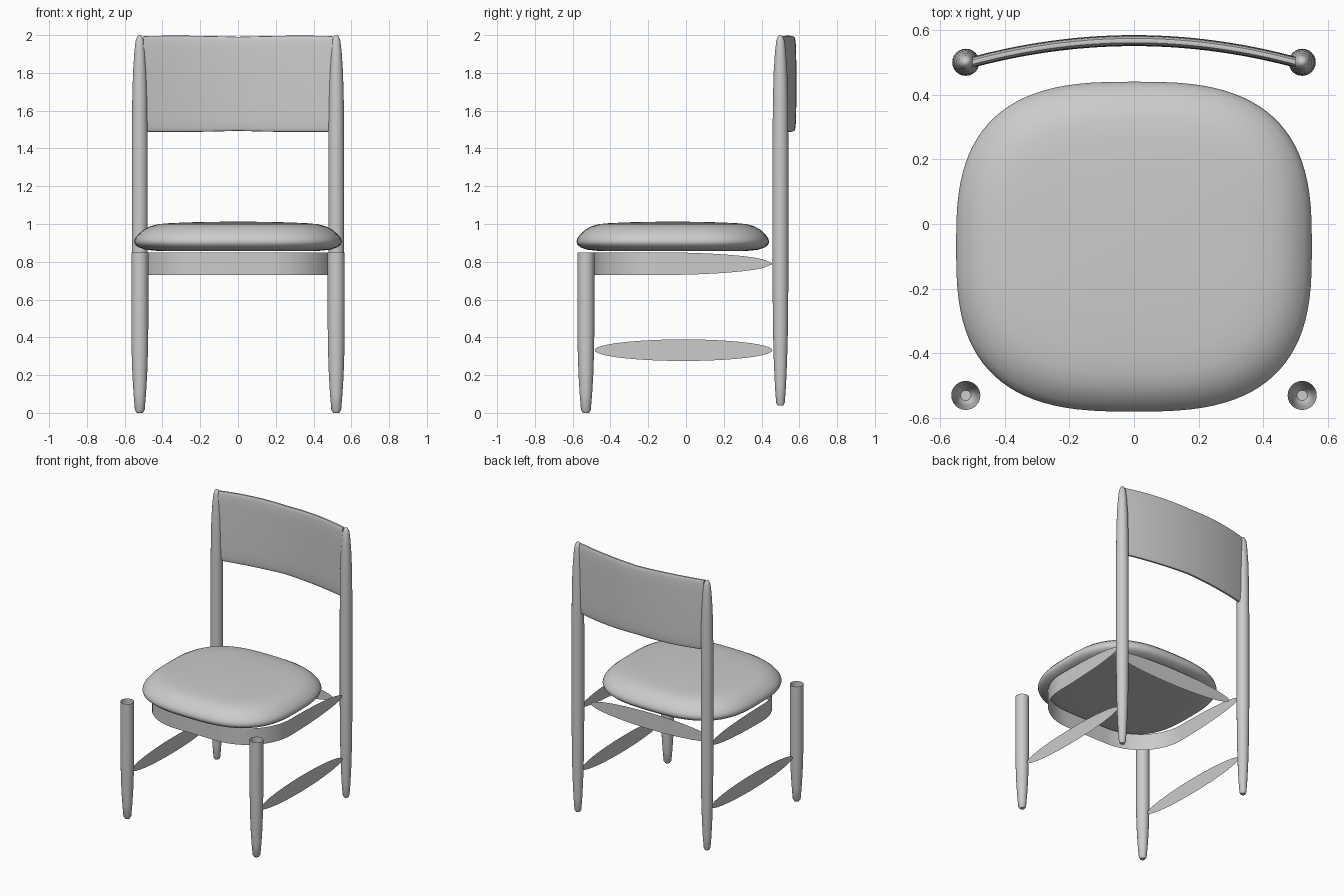
import bpy, bmesh
from math import sin, cos, pi, sqrt, radians, copysign

if "Cube" in bpy.data.objects:
    bpy.data.objects.remove(bpy.data.objects["Cube"], do_unlink=True)

grey = bpy.data.materials.new("plain_grey")
grey.use_nodes = True
COLOUR = (0.6, 0.6, 0.6, 1)
grey.diffuse_color = COLOUR
grey.node_tree.nodes["Principled BSDF"].inputs["Base Color"].default_value = COLOUR


def loft(name, rings, closed=True, cap_start=False, cap_end=False, solid=True):
    """Skin a list of equal-length point rings."""
    bm = bmesh.new()
    loops = [[bm.verts.new(p) for p in ring] for ring in rings]
    n = len(loops[0])
    for a, b in zip(loops, loops[1:]):
        for i in range(n if closed else n - 1):
            j = (i + 1) % n
            bm.faces.new((a[i], a[j], b[j], b[i]))
    if cap_start:
        bm.faces.new(loops[0][::-1])
    if cap_end:
        bm.faces.new(loops[-1])
    if solid:
        bmesh.ops.recalc_face_normals(bm, faces=bm.faces)
    mesh = bpy.data.meshes.new(name)
    bm.to_mesh(mesh)
    bm.free()
    mesh.materials.append(grey)
    obj = bpy.data.objects.new(name, mesh)
    bpy.context.collection.objects.link(obj)
    bpy.ops.object.select_all(action="DESELECT")
    obj.select_set(True)
    bpy.context.view_layer.objects.active = obj
    bpy.ops.object.shade_smooth_by_angle(angle=radians(40))
    return obj


def superellipse(count, power):
    """Unit rounded-square outline."""
    pts = []
    for i in range(count):
        t = 2 * pi * i / count
        pts.append(tuple(copysign(abs(f) ** (2 / power), f) for f in (cos(t), sin(t))))
    return pts


def leg(name, x, y, profile, closed_top):
    rings = [[(x + r * cos(2 * pi * i / 24), y + r * sin(2 * pi * i / 24), z)
              for i in range(24)] for r, z in profile]
    loft(name, rings, cap_start=True, cap_end=closed_top)


def blade(name, place, half_length, half_height):
    """Paper-thin elliptical slat; place maps (along, up) to a point."""
    rings = []
    for i in range(41):
        t = pi * (0.01 + 0.98 * i / 40)
        a, h = -half_length * cos(t), half_height * sin(t)
        rings.append([place(a, -h), place(a, h)])
    loft(name, rings, closed=False, solid=False)


# Legs and side stretchers; the front legs are open tubes at the top
FRONT = [(0.016, 0), (0.026, 0.015), (0.033, 0.1), (0.039, 0.2),
         (0.043, 0.32), (0.045, 0.45), (0.045, 0.85)]
BACK = [(0.016, 0.04), (0.023, 0.055), (0.029, 0.14), (0.035, 0.27), (0.039, 0.42),
        (0.042, 0.7), (0.042, 1.4), (0.04, 1.65), (0.036, 1.8),
        (0.029, 1.91), (0.022, 1.97), (0.012, 1.995), (0.003, 2.0)]
for side, s in (("left", 1), ("right", -1)):
    leg(f"front_leg_{side}", 0.52 * s, -0.53, FRONT, False)
    leg(f"back_leg_{side}", 0.52 * s, 0.5, BACK, True)
    blade(f"side_stretcher_{side}",
          lambda a, h, s=s: (0.52 * s, a - 0.013, 0.332 + h), 0.47, 0.057)

# Back rail beneath the seat
blade("back_rail", lambda a, h: (a, 0.395, 0.79 + h), 0.49, 0.06)

# Thin apron bent around the front and narrowing towards the back legs
half = [(0.52, 0.455 - 0.595 * sin(pi / 2 * i / 20)) for i in range(20)]
half += [(0.17 + 0.35 * cos(pi / 2 * i / 16), -0.14 - 0.345 * sin(pi / 2 * i / 16))
         for i in range(17)]
path = half + [(-x, y) for x, y in reversed(half)]
rings = []
for x, y in path:
    h = 0.06 * sqrt(max(0.003, 1 - (max(0, y + 0.15) / 0.605) ** 2))
    rings.append([(x, y, 0.79 - h), (x, y, 0.79 + h)])
loft("seat_apron", rings, closed=False, solid=False)

# Padded seat
SEAT = [(0.05, 0.858), (0.5, 0.857), (0.78, 0.858), (0.89, 0.864), (0.96, 0.877),
        (0.992, 0.892), (1, 0.907), (0.99, 0.925), (0.96, 0.946), (0.91, 0.969),
        (0.85, 0.987), (0.77, 0.999), (0.65, 1.005), (0.4, 1.010), (0.05, 1.013)]
outline = superellipse(96, 2.85)
loft("seat_cushion",
     [[(0.55 * k * u, -0.07 + 0.51 * k * v, z) for u, v in outline] for k, z in SEAT],
     cap_start=True, cap_end=True)

# Bowed backrest panel with rounded edges
section = superellipse(40, 4)
rings = []
for i in range(41):
    x = -0.5 + i / 40
    y = 0.5 + 0.067 * (1 - (x / 0.5) ** 2)
    h = 0.249 + 0.006 * sin(pi * abs(x) / 0.66)
    rings.append([(x, y + 0.017 * u, 1.742 + h * v) for u, v in section])
loft("backrest", rings, cap_start=True, cap_end=True)
